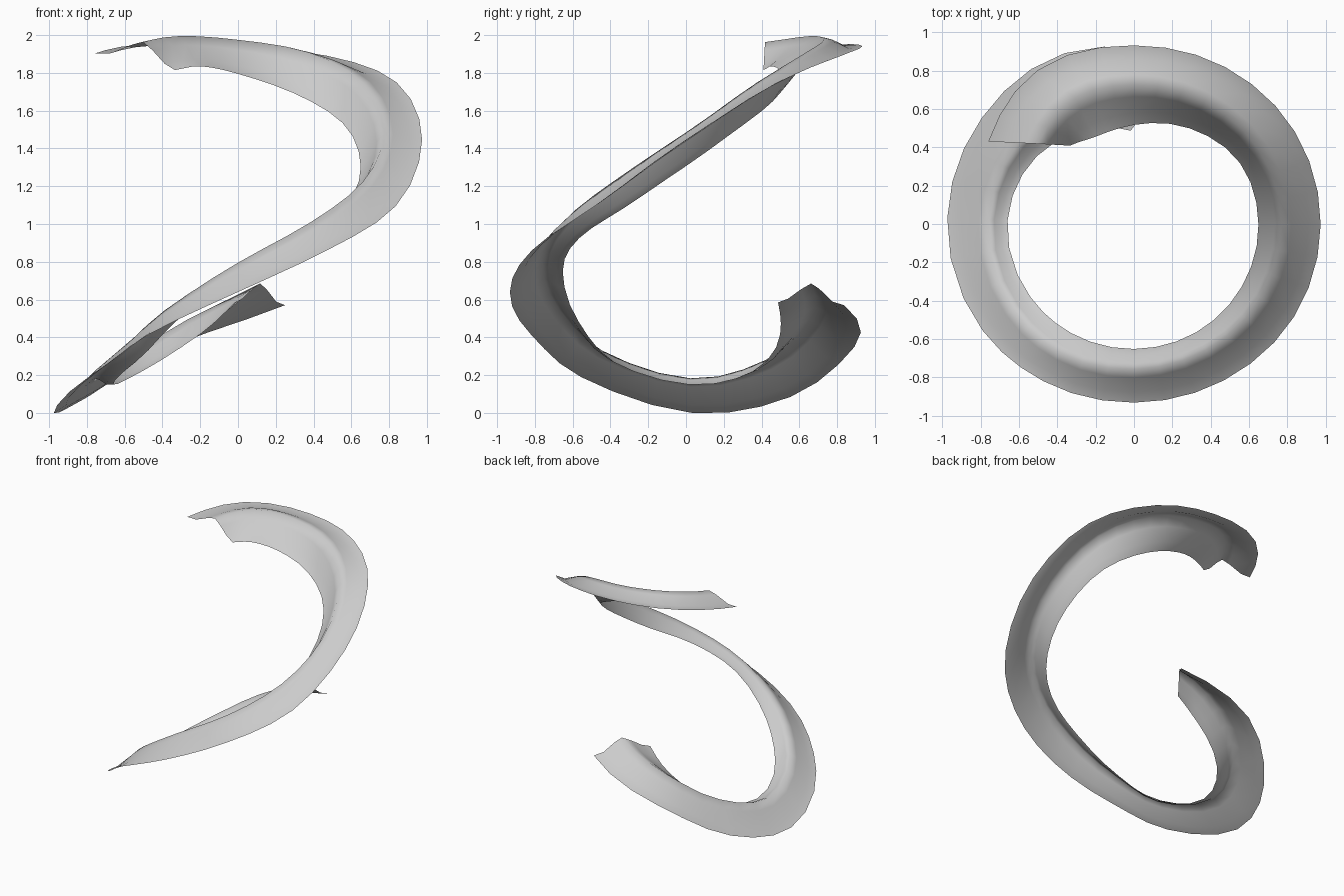
import bpy, bmesh
from math import radians, cos, sin
from mathutils import Vector

if "Cube" in bpy.data.objects:
    bpy.data.objects.remove(bpy.data.objects["Cube"])

# Shared stations round the coil (degrees); the cut ends are slanted per rail
MID = [112, 145, 178, 215, 240, 270, 300, 330, 360, 390, 420, 450]


def rail(start, rz, tail):
    """Collect (angle, radius, height) stations."""
    return [Vector(s) for s in [start] + [(t, r, z) for t, (r, z) in zip(MID, rz)] + tail]


outer = rail((73.5, .876, .575),
             [(.965, .355), (.97, .09), (.975, .005), (.965, .195), (.945, .42), (.93, .645),
              (.94, .865), (.965, 1.10), (.975, 1.45), (.97, 1.755), (.95, 1.895), (.935, 1.945)],
             [(482, .95, 1.955), (510.3, .875, 1.907)])
ridge = rail((80, .675, .69),
             [(.71, .50), (.74, .285), (.76, .188), (.77, .335), (.77, .55), (.755, .80),
              (.755, 1.01), (.765, 1.23), (.77, 1.488), (.76, 1.755), (.74, 1.915), (.73, 1.98)],
             [(475, .73, 2.0), (500, .655, 1.968)])
inner = rail((92, .49, .59),
             [(.54, .42), (.62, .225), (.66, .155), (.66, .275), (.655, .49), (.65, .755),
              (.65, .93), (.65, 1.09), (.65, 1.31), (.64, 1.54), (.58, 1.70), (.52, 1.80)],
             [(473, .50, 1.84), (489, .53, 1.82)])


def smooth(pts, n):
    """Catmull-Rom in cylindrical coordinates, n steps per span."""
    p = [2 * pts[0] - pts[1]] + pts + [2 * pts[-1] - pts[-2]]
    out = []
    for i in range(1, len(p) - 2):
        a, b, c, d = p[i - 1:i + 3]
        for k in range(n):
            u = k / n
            out.append(.5 * (2 * b + (c - a) * u + (2 * a - 5 * b + 4 * c - d) * u * u
                             + (3 * b - a - 3 * c + d) * u ** 3))
    out.append(pts[-1])
    return [Vector((r * cos(radians(t)), r * sin(radians(t)), z)) for t, r, z in out]


# Coiled sheet: bell-shaped open section carried along the three rails
bm = bmesh.new()
rows = []
for o, m, i in zip(*(smooth(r, 3) for r in (outer, ridge, inner))):
    sag = ((o + i) / 2 - m) * .2
    section = [o, o.lerp(m, .35) + sag, o.lerp(m, .75), m,
               i.lerp(m, .7), i.lerp(m, .3) + sag * .5, i]
    rows.append([bm.verts.new(v) for v in section])
for a, b in zip(rows, rows[1:]):
    for k in range(len(a) - 1):
        bm.faces.new((a[k], b[k], b[k + 1], a[k + 1]))

# Stand on z = 0 and centre
lo = [min(v.co[k] for v in bm.verts) for k in range(3)]
hi = [max(v.co[k] for v in bm.verts) for k in range(3)]
shift = Vector((-(lo[0] + hi[0]) / 2, -(lo[1] + hi[1]) / 2, -lo[2]))
bmesh.ops.translate(bm, verts=bm.verts, vec=shift)
bmesh.ops.recalc_face_normals(bm, faces=bm.faces)
if sum(f.normal.z for f in bm.faces) < 0:
    bmesh.ops.reverse_faces(bm, faces=bm.faces)
for f in bm.faces:
    f.smooth = True
mesh = bpy.data.meshes.new("spiral_peel")
bm.to_mesh(mesh)
bm.free()
bpy.context.collection.objects.link(bpy.data.objects.new("spiral_peel", mesh))
